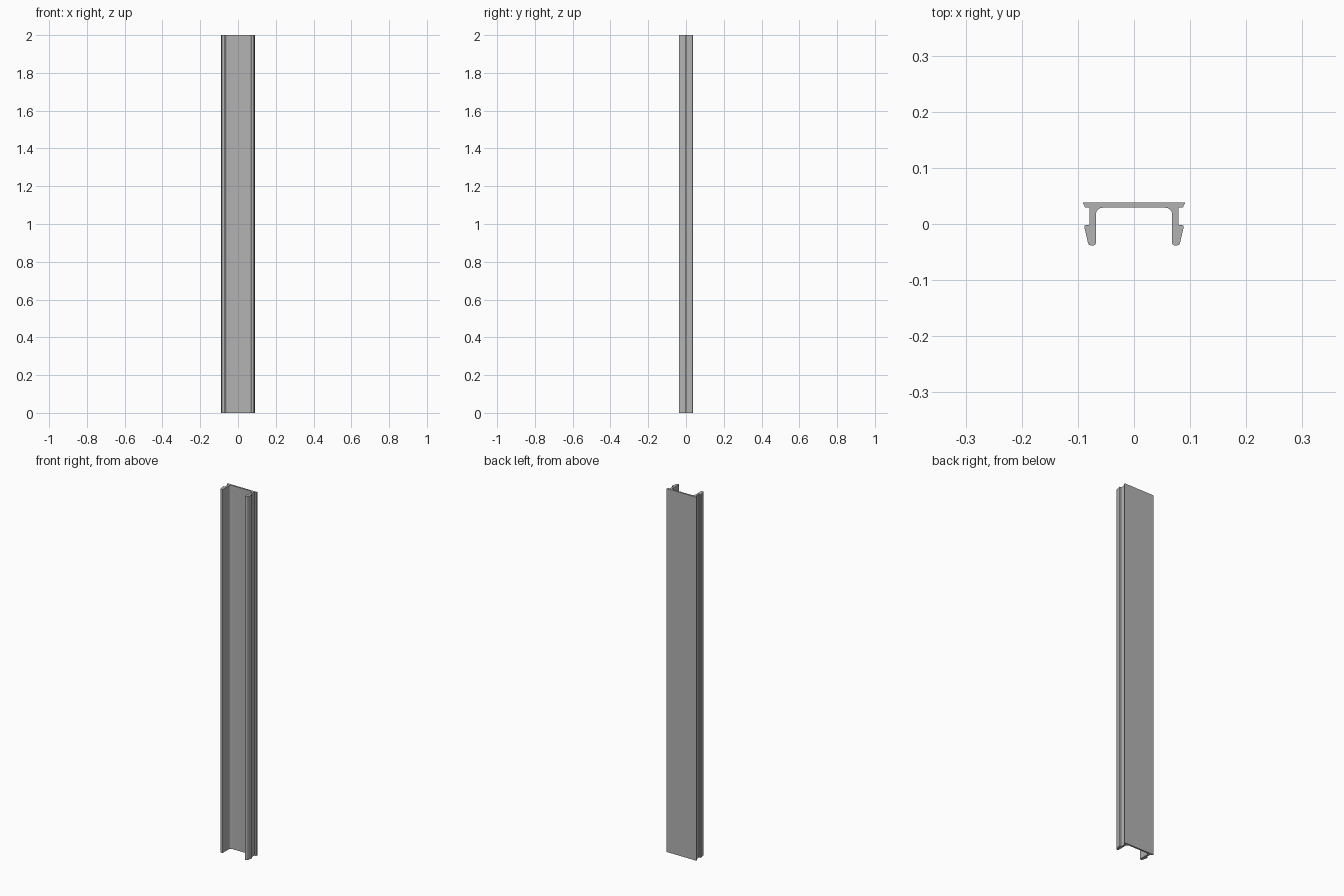
import bpy
import bmesh
from math import cos, sin, radians

cube = bpy.data.objects.get("Cube")
if cube:
    bpy.data.objects.remove(cube, do_unlink=True)

LENGTH = 2.0

# Plain aluminium grey
grey = bpy.data.materials.new("aluminium grey")
grey.use_nodes = True
colour = (0.45, 0.45, 0.45, 1)
grey.diffuse_color = colour
grey.node_tree.nodes["Principled BSDF"].inputs["Base Color"].default_value = colour


def arc(cx, cy, r, start, end, steps=6):
    """Points along a rounded corner, angles in degrees."""
    angles = [radians(start + (end - start) * i / steps) for i in range(steps + 1)]
    return [(cx + r * cos(a), cy + r * sin(a)) for a in angles]


# Half of the cross-section: plate lip, leg, snap-in barb, inner fillet
half = [(0.091, 0.038), (0.091, 0.036), (0.0885, 0.0345)]
half += arc(0.0855, 0.032, 0.003, 0, -90, 4)
half += [(0.079, 0.029)]
half += arc(0.082, 0.001, 0.003, 180, 270, 4)
half += arc(0.0855, -0.005, 0.003, 90, -12, 4)
half += arc(0.077, -0.033, 0.005, -12, -90, 4)
half += arc(0.072, -0.034, 0.004, -90, -180, 4)
half += arc(0.056, 0.017, 0.012, 0, 90)
profile = half + [(-x, y) for x, y in reversed(half)]

# Extrude the full channel along its length
bm = bmesh.new()
base = bm.faces.new([bm.verts.new((x, y, 0)) for x, y in profile])
result = bmesh.ops.extrude_face_region(bm, geom=[base], use_keep_orig=True)
top = [v for v in result["geom"] if isinstance(v, bmesh.types.BMVert)]
bmesh.ops.translate(bm, verts=top, vec=(0, 0, LENGTH))
bmesh.ops.recalc_face_normals(bm, faces=bm.faces)
mesh = bpy.data.meshes.new("cover_channel")
bm.to_mesh(mesh)
bm.free()
mesh.materials.append(grey)

channel = bpy.data.objects.new("cover_channel", mesh)
bpy.context.collection.objects.link(channel)
bpy.context.view_layer.objects.active = channel
channel.select_set(True)
bpy.ops.object.shade_smooth_by_angle(angle=radians(30))
